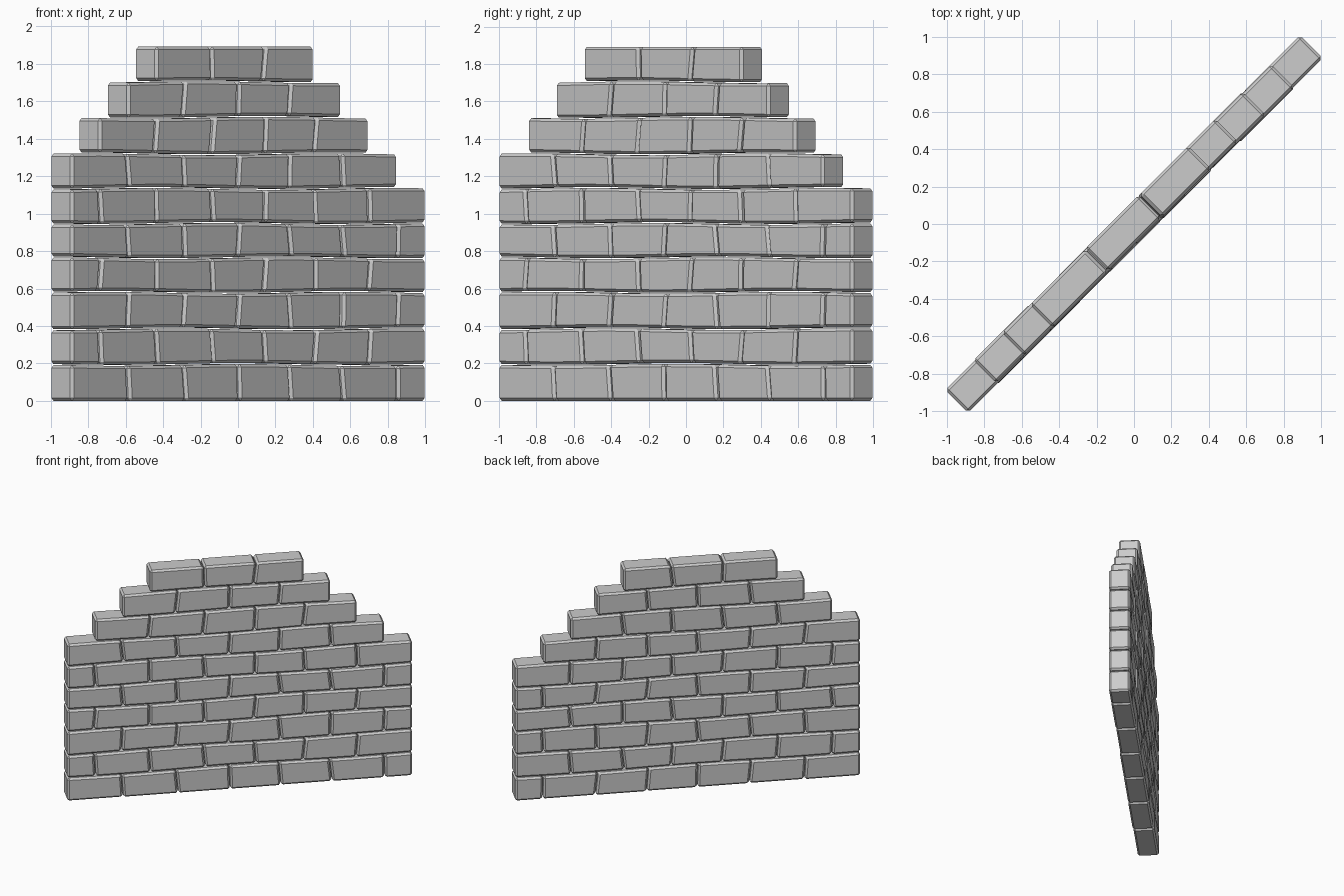
import bpy, bmesh, math, random

if "Cube" in bpy.data.objects:
    bpy.data.objects.remove(bpy.data.objects["Cube"])

random.seed(4)
R2 = math.sqrt(2)
HALF_T = 0.085      # half thickness of the wall
GAP = 0.003         # half gap between bricks

# Course heights, and the brick joints of each course as seen from the front
levels = [0, .195, .385, .58, .765, .948, 1.135, 1.32, 1.515, 1.705, 1.892]
even = [-.894, -.59, -.29, 0, .275, .555, .85, 1.004]
odd = [-.894, -.74, -.44, -.14, .14, .41, .70, 1.004]
courses = [even, odd, even, odd, even, odd, even[:7],
           odd[1:7], even[1:6], odd[2:6]]


def level(i, u):
    """Slightly uneven bed line i at distance u along the wall."""
    if i in (0, len(levels) - 1):
        return levels[i]
    return levels[i] + 0.005 * math.sin(3.5 * u + 1.7 * i)


def add_brick(bm, row, left, right, shift):
    """Brick with a mid section; left/right are (bottom u, top u)."""
    mid = tuple((a + b) / 2 for a, b in zip(left, right))
    rings = []
    for ub, ut in (left, mid, right):
        zb = level(row, ub) + (GAP if row else 0)
        zt = level(row + 1, ut) - (GAP if row < 9 else 0)
        ring = []
        for u, v, z in ((ub, HALF_T, zb), (ub, -HALF_T, zb),
                        (ut, -HALF_T, zt), (ut, HALF_T, zt)):
            v += shift
            # wall runs diagonally along x = y
            ring.append(bm.verts.new(((u + v) / R2, (u - v) / R2, z)))
        rings.append(ring)
    bm.faces.new(rings[0])
    bm.faces.new(rings[-1][::-1])
    for a, b in zip(rings, rings[1:]):
        for i in range(4):
            j = (i + 1) % 4
            bm.faces.new((a[i], b[i], b[j], a[j]))


# One object per course of bricks
for row, joints in enumerate(courses):
    bm = bmesh.new()
    lines = []
    for k, x in enumerate(joints):
        u = (x - .055) * R2
        tilt = 0 if k in (0, len(joints) - 1) else random.uniform(-.012, .012)
        lines.append((u - tilt, u + tilt))
    for k, (a, b) in enumerate(zip(lines, lines[1:])):
        end = abs(joints[k]) > .88 or joints[k + 1] > 1
        shift = 0 if end else random.uniform(-.006, .006)
        add_brick(bm, row, (a[0] + GAP, a[1] + GAP),
                  (b[0] - GAP, b[1] - GAP), shift)
    bmesh.ops.recalc_face_normals(bm, faces=bm.faces)
    mesh = bpy.data.meshes.new(f"brick_course_{row + 1}")
    bm.to_mesh(mesh)
    bm.free()
    obj = bpy.data.objects.new(f"brick_course_{row + 1}", mesh)
    bpy.context.collection.objects.link(obj)
    # Worn, chamfered brick edges
    bevel = obj.modifiers.new("worn_edges", 'BEVEL')
    bevel.width = 0.015
    bevel.segments = 1
    bevel.limit_method = 'ANGLE'
    bevel.angle_limit = math.radians(40)
